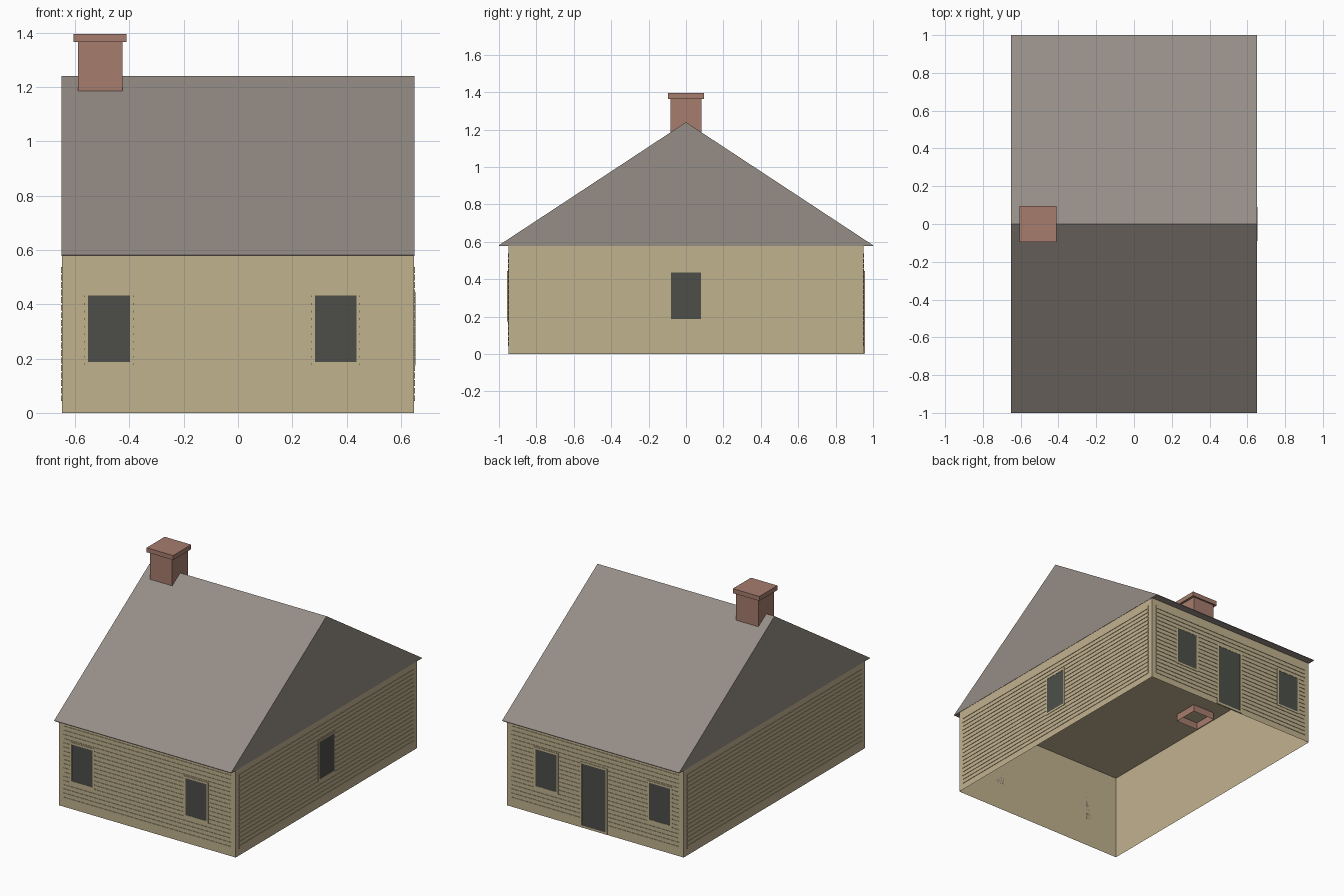
import bpy
import bmesh
from math import pi
from mathutils import Matrix, Vector

old = bpy.data.objects.get("Cube")
if old:
    bpy.data.objects.remove(old, do_unlink=True)


def material(name, rgb):
    lin = [((c / 255 + 0.055) / 1.055) ** 2.4 for c in rgb] + [1]
    m = bpy.data.materials.new(name)
    m.use_nodes = True
    m.diffuse_color = lin
    bsdf = m.node_tree.nodes["Principled BSDF"]
    bsdf.inputs["Base Color"].default_value = lin
    bsdf.inputs["Roughness"].default_value = 0.9
    return m


TAN = material("tan siding", (193, 178, 143))
ROOF = material("grey brown roof", (150, 141, 134))
BRICK = material("brick red", (166, 124, 109))
GLASS = material("dark glass", (77, 79, 74))


def add_box(bm, lo, hi, open_bottom=False):
    lo, hi = Vector(lo), Vector(hi)
    mat = Matrix.Translation((lo + hi) / 2) @ Matrix.Diagonal((*(hi - lo), 1))
    verts = bmesh.ops.create_cube(bm, size=1, matrix=mat)["verts"]
    if open_bottom:
        low = [f for f in {f for v in verts for f in v.link_faces}
               if f.normal.z < -0.9 or all(abs(v.co.z - lo.z) < 1e-5 for v in f.verts)]
        bmesh.ops.delete(bm, geom=low, context="FACES_ONLY")


def finish(name, bm, mat, matrix=None):
    if matrix:
        bm.transform(matrix)
    me = bpy.data.meshes.new(name)
    bm.to_mesh(me)
    bm.free()
    me.materials.append(mat)
    ob = bpy.data.objects.new(name, me)
    bpy.context.collection.objects.link(ob)
    return ob


def boxes(name, mat, parts, matrix=None, open_bottom=False):
    bm = bmesh.new()
    for lo, hi in parts:
        add_box(bm, lo, hi, open_bottom)
    return finish(name, bm, mat, matrix)


WX, WY, WH = 0.648, 0.95, 0.578

# Wall shell, open underneath
boxes("walls", TAN, [((-WX, -WY, 0), (WX, WY, WH))], open_bottom=True)

# Each side is laid out facing -y at y = 0, then turned into place
SIDES = {
    "front": Matrix.Translation((0, -WY, 0)),
    "back": Matrix.Translation((0, WY, 0)) @ Matrix.Rotation(pi, 4, "Z"),
    "left": Matrix.Translation((WX, 0, 0)) @ Matrix.Rotation(pi / 2, 4, "Z"),
    "right": Matrix.Translation((-WX, 0, 0)) @ Matrix.Rotation(-pi / 2, 4, "Z"),
}

# Horizontal siding boards with narrow gaps
ROWS, LOW, HIGH, GAP = 18, 0.04, 0.54, 0.006
pitch = (HIGH - LOW) / ROWS
for side, mat in SIDES.items():
    half = 0.615 if side in ("front", "back") else 0.915
    boards = [((-half, -0.003, LOW + i * pitch + GAP / 2),
               (half, 0, LOW + (i + 1) * pitch - GAP / 2)) for i in range(ROWS)]
    boxes(side + "_siding", TAN, boards, mat)


# Framed openings: four bars around a dark plate
def opening(name, side, cx, w, z0, z1, bar=0.013, sill=0.013):
    a, b, d = cx - w / 2, cx + w / 2, -0.006
    bars = [((a, d, z0), (a + bar, 0, z1)), ((b - bar, d, z0), (b, 0, z1)),
            ((a + bar, d, z1 - bar), (b - bar, 0, z1)),
            ((a + bar, d, z0), (b - bar, 0, z0 + sill))]
    boxes(name + "_frame", TAN, bars, SIDES[side])
    boxes(name + "_panel", GLASS,
          [((a + bar, -0.0045, z0 + sill), (b - bar, 0, z1 - bar))], SIDES[side])


for label, x in (("left", 0.36), ("right", -0.475)):
    opening("front_window_" + label, "front", x, 0.18, 0.175, 0.445)
    opening("back_window_" + label, "back", -x, 0.18, 0.175, 0.445)
opening("left_window", "left", 0, 0.18, 0.175, 0.445, 0.01)
opening("back_door", "back", -0.01, 0.2, 0.003, 0.44, sill=0.015)

# Gabled roof prism, extruded along x
RX = 0.65
bm = bmesh.new()
profile = [(-1, WH), (1, WH), (1, WH + 0.004), (0, 1.24), (-1, WH + 0.004)]
face = bm.faces.new([bm.verts.new((-RX, y, z)) for y, z in profile])
ext = bmesh.ops.extrude_face_region(bm, geom=[face], use_keep_orig=True)["geom"]
bmesh.ops.translate(bm, vec=(2 * RX, 0, 0),
                    verts=[g for g in ext if isinstance(g, bmesh.types.BMVert)])
bmesh.ops.recalc_face_normals(bm, faces=bm.faces)
# The walls already carry the ceiling, so keep the eave underside just above it
for v in bm.verts:
    if v.co.z == WH:
        v.co.z += 0.001
finish("roof", bm, ROOF)

# Chimney stack, hollow underneath, and its cap
boxes("chimney_stack", BRICK,
      [((-0.59, -0.083, 0.53), (-0.425, 0.083, 1.37))], open_bottom=True)
boxes("chimney_cap", BRICK, [((-0.605, -0.095, 1.365), (-0.41, 0.095, 1.395))])
